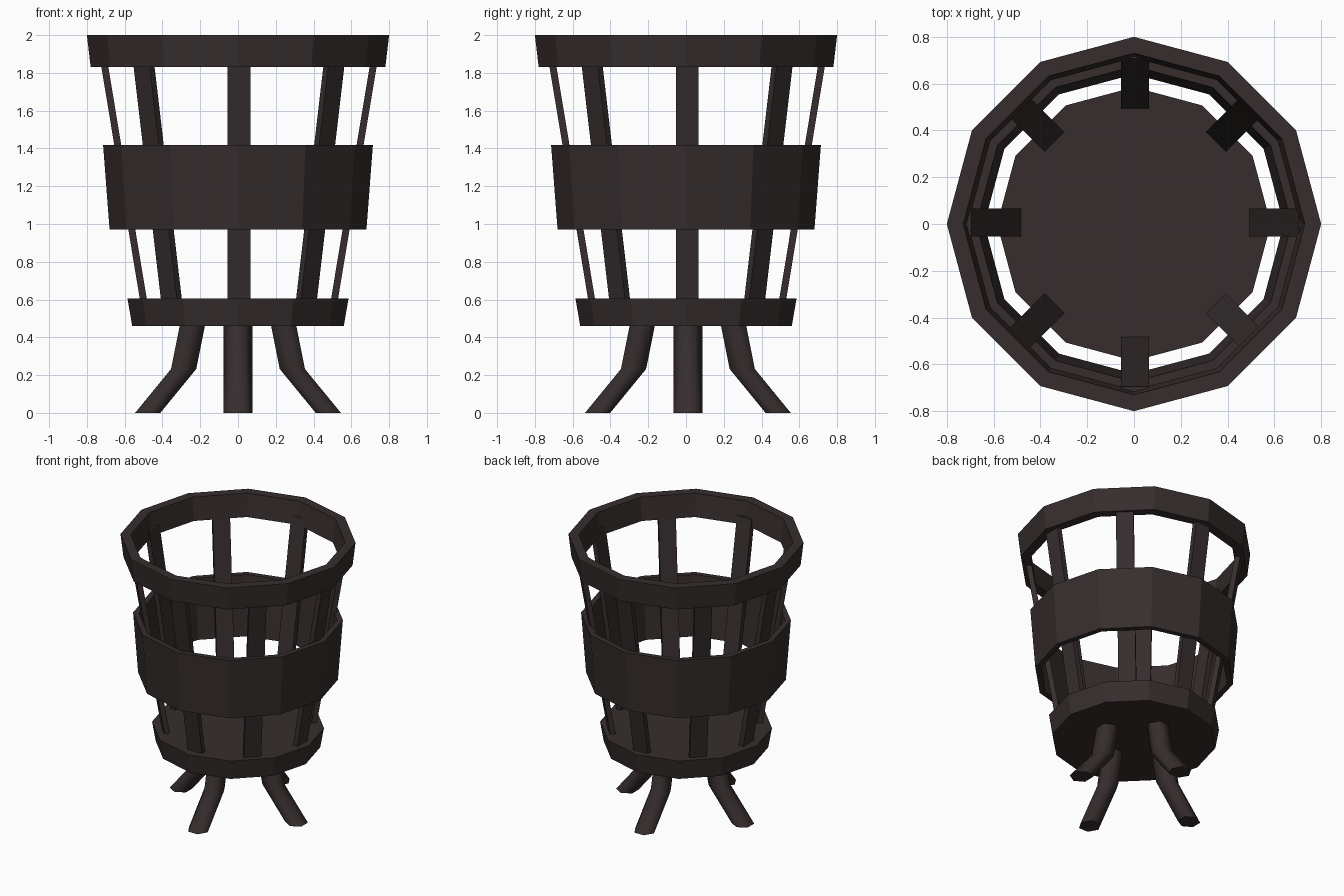
import bpy, bmesh, math
from mathutils import Matrix, Vector

if "Cube" in bpy.data.objects:
    bpy.data.objects.remove(bpy.data.objects["Cube"])

wood = bpy.data.materials.new("dark brown")
wood.diffuse_color = (0.038, 0.027, 0.027, 1)
wood.use_nodes = True
wood.node_tree.nodes["Principled BSDF"].inputs["Base Color"].default_value = wood.diffuse_color


def finish(bm, name):
    bmesh.ops.recalc_face_normals(bm, faces=bm.faces)
    mesh = bpy.data.meshes.new(name)
    bm.to_mesh(mesh)
    bm.free()
    mesh.materials.append(wood)
    ob = bpy.data.objects.new(name, mesh)
    bpy.context.collection.objects.link(ob)
    return ob


def lathe(name, profile, closed, sides=12):
    """Spin (radius, z) points; a closed profile makes a hoop, an open one gets caps."""
    bm = bmesh.new()
    loops = []
    for r, z in profile:
        loops.append([bm.verts.new((r * math.cos(2 * math.pi * i / sides),
                                    r * math.sin(2 * math.pi * i / sides), z))
                      for i in range(sides)])
    pairs = list(zip(loops, loops[1:]))
    if closed:
        pairs.append((loops[-1], loops[0]))
    else:
        bm.faces.new(loops[0])
        bm.faces.new(loops[-1])
    for a, b in pairs:
        for i in range(sides):
            j = (i + 1) % sides
            bm.faces.new((a[i], a[j], b[j], b[i]))
    return finish(bm, name)


def sweep(name, sections, angle, offset):
    """Join sections of points (x outward), turned about z to the given angle."""
    bm = bmesh.new()
    turn = Matrix.Translation(offset) @ Matrix.Rotation(angle, 4, 'Z')
    loops = [[bm.verts.new(turn @ Vector(p)) for p in s] for s in sections]
    n = len(loops[0])
    bm.faces.new(loops[0])
    bm.faces.new(loops[-1])
    for a, b in zip(loops, loops[1:]):
        for i in range(n):
            j = (i + 1) % n
            bm.faces.new((a[i], a[j], b[j], b[i]))
    return finish(bm, name)


# Hoops and solid base
lathe("top_hoop", [(0.78, 1.83), (0.80, 2.0), (0.73, 2.0), (0.71, 1.83)], True)
lathe("middle_hoop", [(0.68, 0.97), (0.714, 1.417), (0.674, 1.417), (0.64, 0.97)], True)
lathe("base", [(0.56, 0.46), (0.585, 0.605)], False)

# Eight slats leaning outward
def slat_section(z):
    r = 0.488 + (z - 0.605) * 0.166
    return [(r, -0.06, z), (r + 0.037, -0.06, z), (r + 0.037, 0.06, z), (r, 0.06, z)]

for k in range(8):
    sweep(f"slat_{k + 1}", [slat_section(0.58), slat_section(1.89)],
          k * math.pi / 4, (0.005, 0.006, 0))

# Four bent six-sided legs
def leg_section(r, z):
    return [(r + 0.077 * math.sin(a), 0.077 * math.cos(a), z)
            for a in (i * math.pi / 3 for i in range(6))]

for k in range(4):
    leg = sweep(f"leg_{k + 1}",
                [leg_section(0.478, 0), leg_section(0.288, 0.232), leg_section(0.236, 0.49)],
                k * math.pi / 2, (0, 0.01, 0))
    for p in leg.data.polygons:
        p.use_smooth = len(p.vertices) == 4
